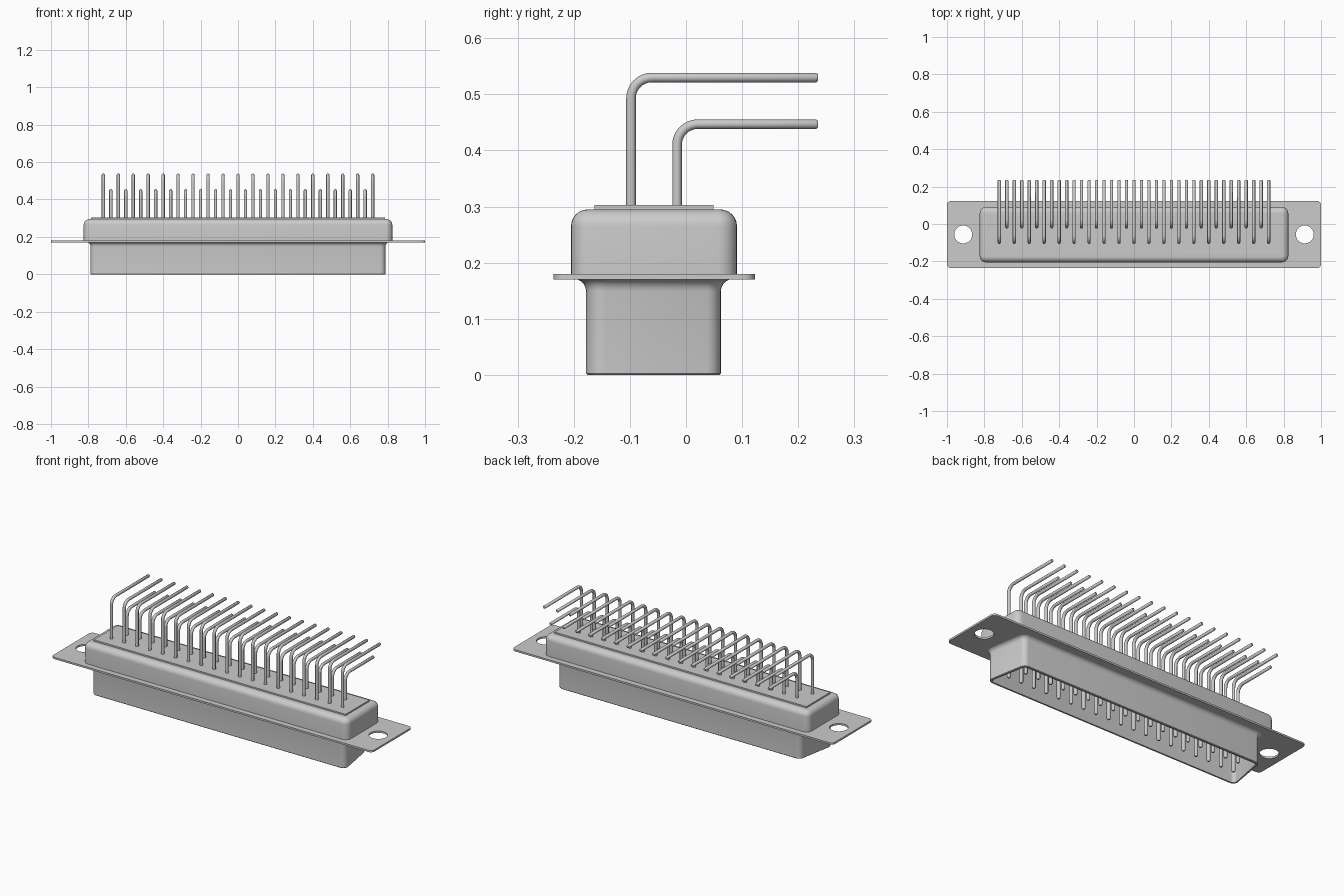
import bpy, bmesh, math
from mathutils import Vector

if "Cube" in bpy.data.objects:
    bpy.data.objects.remove(bpy.data.objects["Cube"])


def outline(pts, r, n=6):
    """Round the corners of a counter-clockwise convex polygon."""
    out = []
    for i, p in enumerate(pts):
        p = Vector(p)
        a = (Vector(pts[i - 1]) - p).normalized()
        b = (Vector(pts[(i + 1) % len(pts)]) - p).normalized()
        half = a.angle(b) / 2
        c = p + (a + b).normalized() * r / math.sin(half)
        start, end = -Vector((-a.y, a.x)), Vector((-b.y, b.x))
        if start.dot(p - c) < 0:
            start, end = -start, -end
        for k in range(n + 1):
            out.append(c + start.slerp(end, k / n) * r)
    return out


def box_pts(hx, y0, y1, taper=0.0):
    return [(-hx, y0), (hx, y0), (hx - taper, y1), (-hx + taper, y1)]


def loft(name, rings, cap_start=True, cap_end=True, angle=35):
    """Skin a list of equal-sized 3D rings."""
    bm = bmesh.new()
    vs = [[bm.verts.new(p) for p in ring] for ring in rings]
    n = len(vs[0])
    for a, b in zip(vs, vs[1:]):
        for i in range(n):
            j = (i + 1) % n
            bm.faces.new((a[i], a[j], b[j], b[i]))
    if cap_start:
        bm.faces.new(vs[0][::-1])
    if cap_end:
        bm.faces.new(vs[-1])
    me = bpy.data.meshes.new(name)
    bm.to_mesh(me)
    bm.free()
    ob = bpy.data.objects.new(name, me)
    bpy.context.collection.objects.link(ob)
    bpy.ops.object.select_all(action='DESELECT')
    ob.select_set(True)
    bpy.context.view_layer.objects.active = ob
    bpy.ops.object.shade_smooth_by_angle(angle=math.radians(angle))
    return ob


def at_z(pts, z):
    return [(p[0], p[1], z) for p in pts]


# Flange with two mounting holes
def flange():
    cu = bpy.data.curves.new("flange", 'CURVE')
    cu.dimensions = '2D'
    cu.fill_mode = 'BOTH'
    cu.extrude = 0.005
    loops = [outline(box_pts(1, -0.236, 0.123), 0.022)]
    for s in (-1, 1):
        loops.append([(s * 0.913 + 0.048 * math.cos(t * math.pi / 16),
                       -0.056 + 0.048 * math.sin(t * math.pi / 16)) for t in range(32)])
    for pts in loops:
        sp = cu.splines.new('POLY')
        sp.points.add(len(pts) - 1)
        for q, p in zip(sp.points, pts):
            q.co = (p[0], p[1], 0, 1)
        sp.use_cyclic_u = True
    ob = bpy.data.objects.new("flange", cu)
    bpy.context.collection.objects.link(ob)
    ob.location.z = 0.175
    bpy.ops.object.select_all(action='DESELECT')
    ob.select_set(True)
    bpy.context.view_layer.objects.active = ob
    bpy.ops.object.convert(target='MESH')
    bpy.ops.object.shade_smooth_by_angle(angle=math.radians(35))


flange()


# Hollow D-shaped front shell, flared where it meets the flange
def d_ring(d, z):
    return at_z(outline(box_pts(0.795 + d, -0.178 - d, 0.062 + d, 0.042), 0.03 + d), z)


f = 0.022
rings = [d_ring(f * (1 - math.cos(t)), 0.171 - f + f * math.sin(t))
         for t in [math.pi / 2 * k / 5 for k in range(5, -1, -1)]]
rings += [d_ring(0, 0.003), d_ring(-0.003, 0), d_ring(-0.012, 0), d_ring(-0.012, 0.168)]
# Rings run downward outside and upward inside, so reverse for outward normals
loft("front_shell", [r[::-1] for r in rings], cap_start=False)


# Rear housing with a rounded top edge
def rear_ring(d, z):
    return at_z(outline(box_pts(0.825 - d, -0.205 + d, 0.091 - d), 0.034 - d), z)


r = 0.03
rings = [rear_ring(0, 0.178)]
rings += [rear_ring(r * (1 - math.cos(t)), 0.295 - r + r * math.sin(t))
          for t in [math.pi / 2 * k / 6 for k in range(7)]]
loft("rear_housing", rings)

# Raised insulator plate
plate = box_pts(0.785, -0.163, 0.049)
loft("insulator_plate", [at_z(plate, 0.29), at_z(plate, 0.303)])


# Rows of right-angle pins
def pin_row(name, count, y, top, bend=0.037, thick=0.0085, contact=0.010, end=0.235):
    st = [(y, 0.012, 0, contact * 0.55), (y, 0.018, 0, contact), (y, 0.2, 0, contact),
          (y, 0.2, 0, thick)]
    for k in range(9):
        t = math.pi / 2 * k / 8
        st.append((y + bend * (1 - math.cos(t)), top - bend + bend * math.sin(t), t, thick))
    st += [(end - 0.003, top, math.pi / 2, thick), (end, top, math.pi / 2, thick * 0.7)]
    rings = []
    for cy, cz, t, rad in st:
        ring = []
        for i in range(12):
            a = i * math.pi / 6
            v = rad * math.sin(a)
            ring.append((rad * math.cos(a), cy + v * math.cos(t), cz - v * math.sin(t)))
        rings.append(ring)
    ob = loft(name, rings, angle=40)
    ob.location.x = -0.04 * (count - 1)
    m = ob.modifiers.new("row", 'ARRAY')
    m.count = count
    m.use_relative_offset = False
    m.use_constant_offset = True
    m.constant_offset_displace = (0.08, 0, 0)


pin_row("tall_pin_row", 19, -0.098, 0.53)
pin_row("short_pin_row", 18, -0.016, 0.447)
